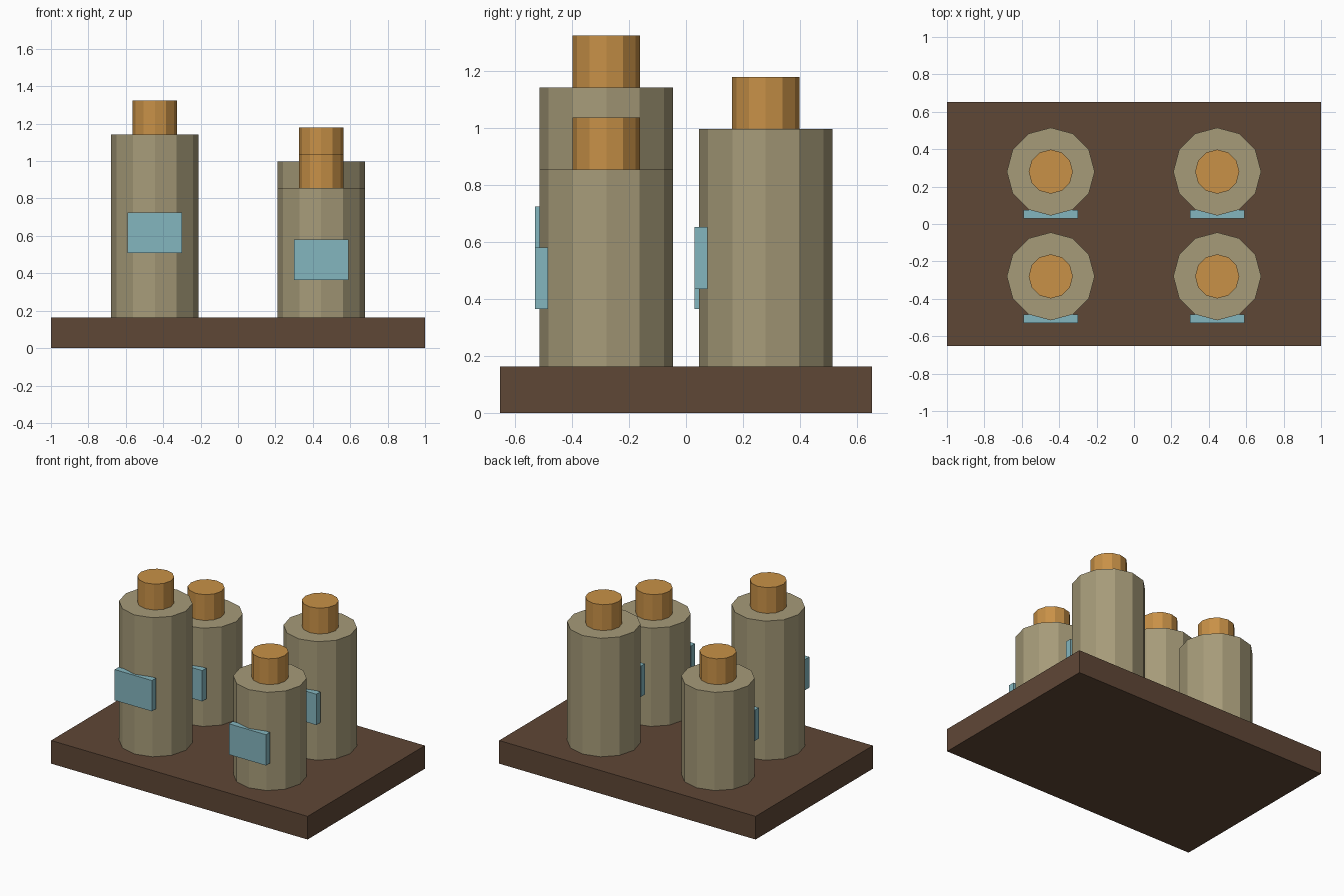
import bpy

default_cube = bpy.data.objects.get("Cube")
if default_cube:
    bpy.data.objects.remove(default_cube, do_unlink=True)


def make_material(name, rgb):
    """Create a flat material from display colour values (0-255)."""
    linear = [((c / 255 + 0.055) / 1.055) ** 2.4 for c in rgb]
    mat = bpy.data.materials.new(name)
    mat.use_nodes = True
    mat.diffuse_color = (*linear, 1)
    mat.node_tree.nodes["Principled BSDF"].inputs["Base Color"].default_value = (*linear, 1)
    return mat


wood = make_material("dark_wood", (95, 71, 54))
clay = make_material("grey_clay", (166, 155, 121))
cork = make_material("orange_cork", (200, 145, 71))
paper = make_material("blue_label", (132, 182, 191))


def finish(name, mat):
    obj = bpy.context.object
    obj.name = name
    obj.data.materials.append(mat)
    return obj


def add_box(name, mat, size, center):
    bpy.ops.mesh.primitive_cube_add(size=1, location=center)
    obj = finish(name, mat)
    obj.scale = size
    bpy.ops.object.transform_apply(location=False, rotation=False, scale=True)


def add_cylinder(name, mat, radius, x, y, bottom, height):
    bpy.ops.mesh.primitive_cylinder_add(
        vertices=12, radius=radius, depth=height, location=(x, y, bottom + height / 2))
    finish(name, mat)


BASE_TOP = 0.163


def add_bottle(prefix, x, y, height):
    """Body, stopper and front label of one bottle."""
    top = BASE_TOP + height
    add_cylinder(prefix + "_body", clay, 0.235, x, y, BASE_TOP, height)
    add_cylinder(prefix + "_stopper", cork, 0.118, x, y, top, 0.182)
    label_z = BASE_TOP + height / 2 - 0.036
    add_box(prefix + "_label", paper, (0.29, 0.045, 0.217), (x, y - 0.2275, label_z))


# Tray
add_box("base_board", wood, (2, 1.306, BASE_TOP), (0, 0, BASE_TOP / 2))

# Four bottles in three heights
SHORT, MEDIUM, TALL = 0.692, 0.835, 0.98
add_bottle("front_right_bottle", -0.445, -0.28, TALL)
add_bottle("front_left_bottle", 0.445, -0.28, SHORT)
add_bottle("back_right_bottle", -0.445, 0.28, SHORT)
add_bottle("back_left_bottle", 0.445, 0.28, MEDIUM)
